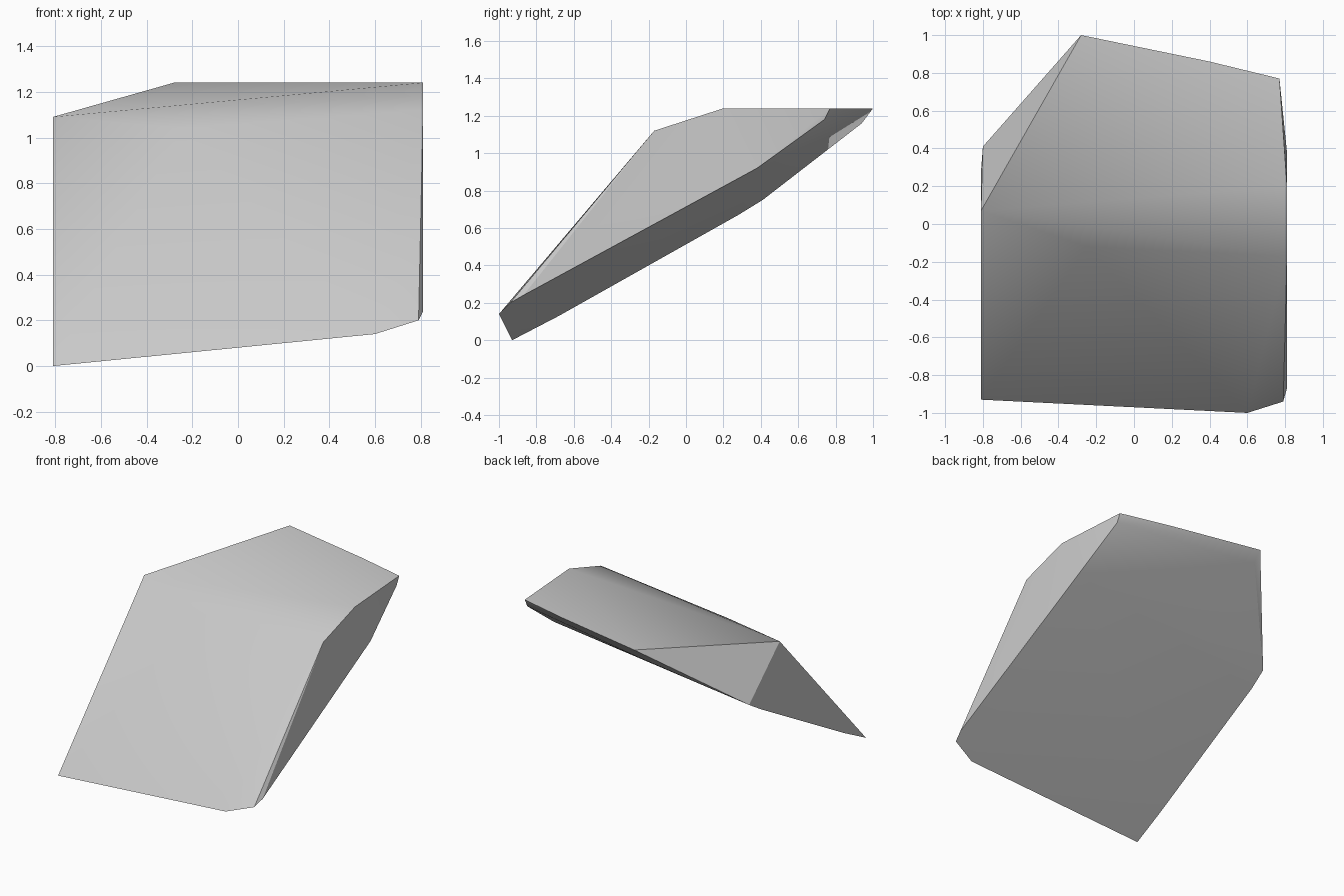
import bpy
import bmesh
import math

default_cube = bpy.data.objects.get("Cube")
if default_cube:
    bpy.data.objects.remove(default_cube, do_unlink=True)


def make_material(name, colour):
    material = bpy.data.materials.new(name)
    material.use_nodes = True
    material.diffuse_color = colour
    shader = next(n for n in material.node_tree.nodes if n.type == "BSDF_PRINCIPLED")
    shader.inputs["Base Color"].default_value = colour
    shader.inputs["Roughness"].default_value = 0.9
    return material


def make_convex_part(name, corners, material):
    """Wrap a closed convex skin around the given corners."""
    bm = bmesh.new()
    for corner in corners:
        bm.verts.new(corner)
    bmesh.ops.convex_hull(bm, input=bm.verts)
    loose = [v for v in bm.verts if not v.link_faces]
    bmesh.ops.delete(bm, geom=loose, context="VERTS")
    bmesh.ops.recalc_face_normals(bm, faces=bm.faces)
    mesh = bpy.data.meshes.new(name)
    bm.to_mesh(mesh)
    bm.free()
    part = bpy.data.objects.new(name, mesh)
    bpy.context.collection.objects.link(part)
    mesh.materials.append(material)
    return part


# Foot: the front lower edge, rounded off towards the left
foot_edge = [(-.81, -.93, 0), (.6, -1, .14), (.79, -.94, .2), (.81, -.87, .24)]

# Brow: the ridge between the front face and the top
brow_edge = [(-.81, .07, 1.09), (-.25, -.12, 1.04), (.81, -.17, 1.12)]

# Crown: the level rim at the top and back
crown_rim = [(.81, .2, 1.24), (.77, .77, 1.24), (.4, .86, 1.24), (-.28, 1, 1.24)]

# Underside: the long lower edges along both sides
left_under_edge = [(.81, .38, .92), (.77, .74, 1.18)]
right_under_edge = [(-.81, -.68, .13), (-.81, .28, .67), (-.8, .41, .75), (-.28, .94, 1.16)]

stone = make_material("stone grey", (.6, .6, .6, 1))
rock = make_convex_part(
    "rock_slab",
    foot_edge + brow_edge + crown_rim + left_under_edge + right_under_edge,
    stone,
)

# Soften the shallow creases and keep the steep ones crisp
bpy.ops.object.select_all(action="DESELECT")
rock.select_set(True)
bpy.context.view_layer.objects.active = rock
bpy.ops.object.shade_smooth_by_angle(angle=math.radians(30))
